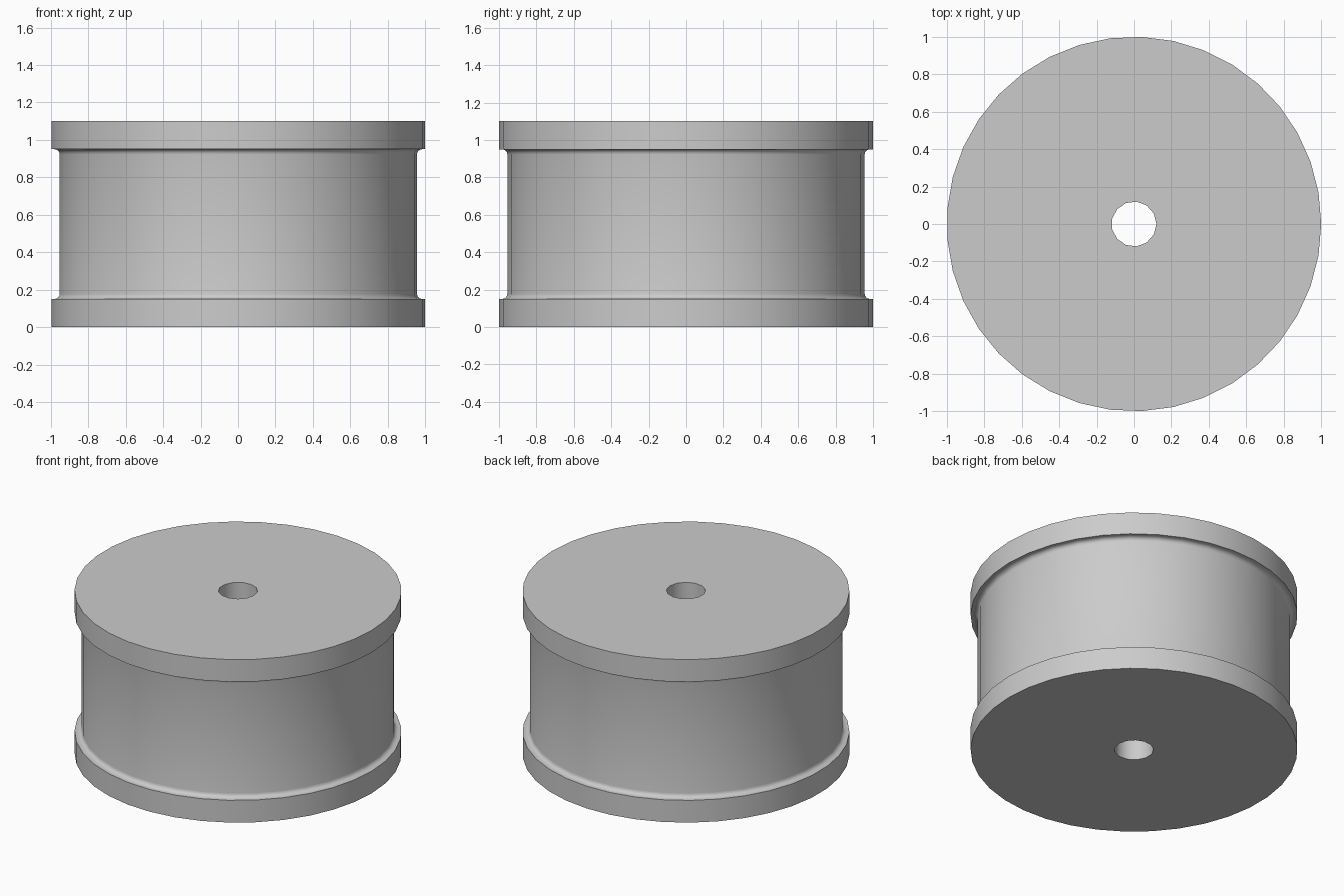
import bpy
import bmesh
from math import sin, cos, pi, radians

if "Cube" in bpy.data.objects:
    bpy.data.objects.remove(bpy.data.objects["Cube"], do_unlink=True)

HEIGHT = 1.1
RIM_RADIUS, RIM_HEIGHT = 1.0, 0.15
CORE_RADIUS, FILLET = 0.956, 0.028
BORE_RADIUS = 0.12
RIM_SIDES, BORE_SIDES = 37, 13

# Plain grey material
grey = bpy.data.materials.new("plain grey")
grey.use_nodes = True
colour = (0.6, 0.6, 0.6, 1)
grey.diffuse_color = colour
grey.node_tree.nodes["Principled BSDF"].inputs["Base Color"].default_value = colour


def lathe(bm, profile, sides, outward=True):
    """Turn (radius, z) points around z; return the end rings' edges."""
    rings = []
    for r, z in profile:
        angles = [2 * pi * i / sides for i in range(sides)]
        rings.append([bm.verts.new((r * cos(a), r * sin(a), z)) for a in angles])
    for low, high in zip(rings, rings[1:]):
        for i in range(sides):
            j = (i + 1) % sides
            quad = [low[i], low[j], high[j], high[i]]
            bm.faces.new(quad if outward else quad[::-1])
    return [[bm.edges.get((ring[i], ring[i - 1])) for i in range(sides)]
            for ring in (rings[0], rings[-1])]


# Outer profile: lower rim, concave fillet, then its mirror for the upper half
lower = [(RIM_RADIUS, 0), (RIM_RADIUS, RIM_HEIGHT)]
for k in range(5):
    a = k * pi / 8
    lower.append((CORE_RADIUS + FILLET * (1 - sin(a)),
                  RIM_HEIGHT + FILLET * (1 - cos(a))))
outer = lower + [(r, HEIGHT - z) for r, z in reversed(lower)]

# Spool: outer wall, bore wall and the two flat ends between them
bm = bmesh.new()
outer_ends = lathe(bm, outer, RIM_SIDES)
bore_ends = lathe(bm, [(BORE_RADIUS, 0), (BORE_RADIUS, HEIGHT)], BORE_SIDES, False)
for rim, bore in zip(outer_ends, bore_ends):
    bmesh.ops.triangle_fill(bm, edges=rim + bore, use_beauty=True)
bmesh.ops.recalc_face_normals(bm, faces=bm.faces)

mesh = bpy.data.meshes.new("spool")
bm.to_mesh(mesh)
bm.free()
mesh.materials.append(grey)
spool = bpy.data.objects.new("spool", mesh)
bpy.context.collection.objects.link(spool)
bpy.context.view_layer.objects.active = spool
spool.select_set(True)
bpy.ops.object.shade_smooth_by_angle(angle=radians(35))
